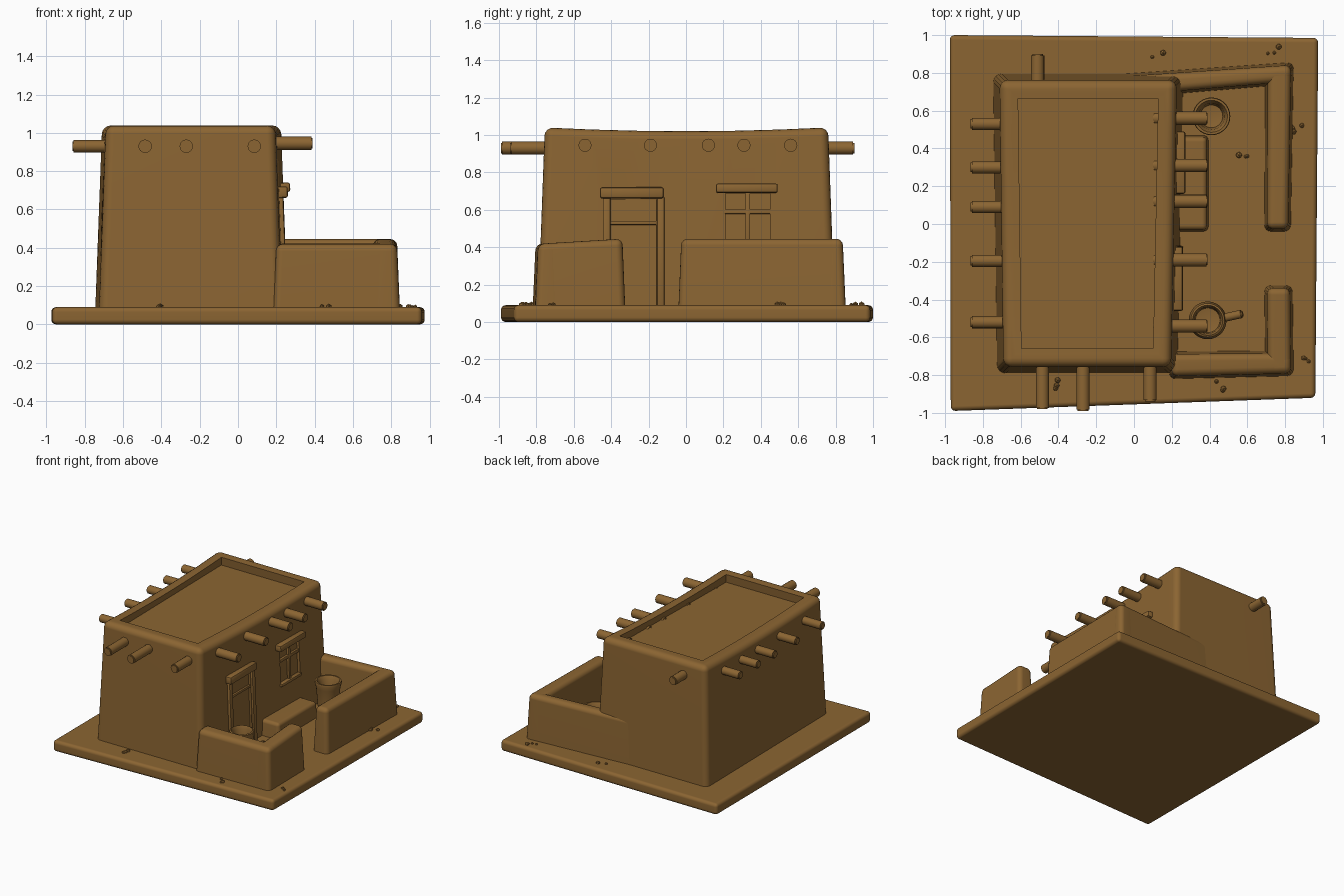
import bpy, bmesh, math, random
from mathutils import Vector

cube = bpy.data.objects.get("Cube")
if cube:
    bpy.data.objects.remove(cube, do_unlink=True)

random.seed(4)
clay = bpy.data.materials.new("brown_clay")
CLAY = (0.26, 0.13, 0.032, 1)
clay.use_nodes = True
clay.diffuse_color = CLAY
shader = clay.node_tree.nodes["Principled BSDF"]
shader.inputs["Base Color"].default_value = CLAY
shader.inputs["Roughness"].default_value = 0.9


def finish(bm, name, angle=40):
    bmesh.ops.recalc_face_normals(bm, faces=bm.faces)
    mesh = bpy.data.meshes.new(name)
    bm.to_mesh(mesh)
    bm.free()
    mesh.materials.append(clay)
    obj = bpy.data.objects.new(name, mesh)
    bpy.context.collection.objects.link(obj)
    bpy.ops.object.select_all(action='DESELECT')
    obj.select_set(True)
    bpy.context.view_layer.objects.active = obj
    bpy.ops.object.shade_smooth_by_angle(angle=math.radians(angle))
    return obj


def even_shading(obj):
    obj.modifiers.new("even_shading", 'WEIGHTED_NORMAL').keep_sharp = True


def flare(points, d):
    """Push a counterclockwise outline outwards by d."""
    out = []
    for i, p in enumerate(points):
        p = Vector(p)
        a = (p - Vector(points[i - 1])).normalized()
        b = (Vector(points[(i + 1) % len(points)]) - p).normalized()
        na, nb = Vector((a.y, -a.x)), Vector((b.y, -b.x))
        out.append(p + (na + nb) * d / (1 + na.dot(nb)))
    return out


def slab(top, z0, height, spread, radius):
    """Rounded block on a convex outline; height(y) gives the top."""
    bm = bmesh.new()
    low = [bm.verts.new((p[0], p[1], z0)) for p in flare(top, spread)]
    high = [bm.verts.new((x, y, height(y))) for x, y in top]
    bm.faces.new(low[::-1])
    bm.faces.new(high)
    n = len(top)
    for i in range(n):
        j = (i + 1) % n
        bm.faces.new((low[i], low[j], high[j], high[i]))
    bmesh.ops.bevel(bm, geom=bm.edges[:], offset=radius, segments=4,
                    profile=0.5, affect='EDGES')
    return bm


def box(name, center, size, tilt=0.0, radius=0.008):
    bm = bmesh.new()
    bmesh.ops.create_cube(bm, size=1)
    bmesh.ops.scale(bm, vec=size, verts=bm.verts)
    if radius:
        bmesh.ops.bevel(bm, geom=bm.edges[:], offset=radius, segments=2,
                        profile=0.5, affect='EDGES')
    obj = finish(bm, name)
    obj.location = center
    obj.rotation_euler.y = tilt
    return obj


def log(name, start, end, radius=0.035):
    a, b = Vector(start), Vector(end)
    bm = bmesh.new()
    bmesh.ops.create_cone(bm, cap_ends=True, segments=16, radius1=radius,
                          radius2=radius, depth=(b - a).length)
    rims = [e for e in bm.edges if abs(e.verts[0].co.z - e.verts[1].co.z) < 1e-5]
    bmesh.ops.bevel(bm, geom=rims, offset=0.007, segments=2, affect='EDGES')
    obj = finish(bm, name)
    obj.location = (a + b) / 2
    obj.rotation_mode = 'QUATERNION'
    obj.rotation_quaternion = (b - a).to_track_quat('Z', 'Y')


def pot(name, x, y, profile):
    bm = bmesh.new()
    verts = [bm.verts.new((r, 0, z)) for r, z in profile]
    edges = [bm.edges.new(pair) for pair in zip(verts, verts[1:])]
    bmesh.ops.spin(bm, geom=verts + edges, cent=(0, 0, 0), axis=(0, 0, 1),
                   angle=math.tau, steps=28)
    bmesh.ops.remove_doubles(bm, verts=bm.verts, dist=1e-4)
    finish(bm, name, 50).location = (x, y, 0)


# Ground slab
ground = [(-0.97, -0.99), (0.96, -0.92), (0.975, 0.985), (-0.975, 1.0)]
even_shading(finish(slab(ground, 0, lambda y: 0.09, 0, 0.025), "ground_slab"))

# House body with a sunken roof inside a rounded, sagging parapet
house_top = [(-0.69, -0.755), (0.195, -0.755), (0.225, 0.76), (-0.71, 0.76)]
bm = slab(house_top, 0.03, lambda y: 1.04, 0.037, 0.045)
bm.normal_update()
roof = max((f for f in bm.faces if f.normal.z > 0.9), key=lambda f: f.calc_area())
bmesh.ops.inset_region(bm, faces=[roof], thickness=0.05)
rim = list(roof.edges)
bmesh.ops.inset_region(bm, faces=[roof], thickness=0.015)
for v in roof.verts:
    v.co.z = 0.97
bmesh.ops.bevel(bm, geom=rim, offset=0.015, segments=3, profile=0.5, affect='EDGES')
for y in (-0.5, -0.25, 0, 0.25, 0.5):
    bmesh.ops.bisect_plane(bm, geom=bm.verts[:] + bm.edges[:] + bm.faces[:],
                           plane_co=(0, y, 0), plane_no=(0, 1, 0))
for v in bm.verts:
    if v.co.z > 0.985:
        v.co.z -= 0.02 * max(0, 1 - (v.co.y / 0.75) ** 2)
house = finish(bm, "house_body")

# Door and window recesses
for name, center, size in (
        ("door_cutter", (0.315, -0.285, 0.36), (0.2, 0.25, 0.6)),
        ("window_cutter", (0.315, 0.33, 0.545), (0.2, 0.24, 0.29))):
    cutter = box(name, center, size, -0.04, 0)
    cutter.hide_render = True
    cut = house.modifiers.new(name, 'BOOLEAN')
    cut.operation = 'DIFFERENCE'
    cut.solver = 'EXACT'
    cut.object = cutter
    bpy.context.view_layer.objects.active = house
    bpy.ops.object.modifier_apply(modifier=name)
    bpy.data.objects.remove(cutter, do_unlink=True)
even_shading(house)

# Door frame, with a lintel and a cross rail
LEAN = -0.04
box("door_lintel", (0.225, -0.29, 0.69), (0.07, 0.34, 0.06), LEAN, 0.012)
for side, y in (("left", -0.135), ("right", -0.425)):
    box("door_jamb_" + side, (0.228, y, 0.37), (0.04, 0.04, 0.6), LEAN)
box("door_rail", (0.214, -0.285, 0.53), (0.02, 0.26, 0.02), LEAN, 0.004)

# Window frame, with a lintel, sill and crossed bars
box("window_lintel", (0.235, 0.325, 0.715), (0.075, 0.33, 0.05), LEAN, 0.012)
box("window_sill", (0.235, 0.33, 0.4), (0.04, 0.26, 0.025), LEAN)
box("window_bar_upright", (0.222, 0.33, 0.545), (0.025, 0.025, 0.3), LEAN, 0.004)
box("window_bar_cross", (0.22, 0.33, 0.59), (0.025, 0.25, 0.025), LEAN, 0.004)

# Roof beams poking through the walls
for i, (left_y, right_y) in enumerate(((0.56, 0.53), (0.31, 0.3), (0.12, 0.09),
                                       (-0.19, -0.195), (-0.54, -0.52))):
    log(f"beam_left_{i}", (0.1, left_y, 0.945), (0.39, left_y, 0.945))
    log(f"beam_right_{i}", (-0.63, right_y, 0.93), (-0.865, right_y, 0.93), 0.032)
for i, (x, y) in enumerate(((-0.485, -0.98), (-0.27, -0.99), (0.085, -0.94))):
    log(f"beam_front_{i}", (x, -0.7, 0.93), (x, y, 0.93))
log("beam_back", (-0.51, 0.7, 0.93), (-0.51, 0.9, 0.93))

# Courtyard walls, each run a straight rounded slab overlapping at the corners
walls = {
    "front": [(0.2, -0.805), (0.83, -0.79), (0.83, -0.685), (0.2, -0.69)],
    "front_gate": [(0.71, -0.793), (0.83, -0.79), (0.825, -0.34), (0.705, -0.34)],
    "back": [(-0.2, 0.67), (0.83, 0.755), (0.83, 0.84), (-0.2, 0.77)],
    "back_gate": [(0.705, -0.025), (0.815, -0.025), (0.83, 0.84), (0.71, 0.832)],
}
for name, outline in walls.items():
    rise = 0.06 if "front" in name else 0
    wall = slab(outline, 0.03, lambda y: 0.445 + rise * (y + 0.34), 0.017, 0.035)
    even_shading(finish(wall, "courtyard_wall_" + name))

# Bench against the house
bench = [(0.15, -0.03), (0.385, -0.03), (0.385, 0.46), (0.15, 0.46)]
even_shading(finish(slab(bench, 0.04, lambda y: 0.215, 0.012, 0.025), "bench"))

# Two pots, the front one with a handle
pot("pot_back", 0.41, 0.57,
    [(0, 0.06), (0.07, 0.06), (0.08, 0.18), (0.09, 0.3), (0.1, 0.335), (0.097, 0.35),
     (0.085, 0.35), (0.07, 0.32), (0.06, 0.24), (0, 0.23)])
pot("pot_front", 0.39, -0.51,
    [(0, 0.06), (0.07, 0.06), (0.095, 0.15), (0.1, 0.24), (0.085, 0.32), (0.09, 0.35),
     (0.08, 0.355), (0.07, 0.33), (0.065, 0.25), (0, 0.24)])
log("pot_handle", (0.46, -0.5, 0.25), (0.575, -0.475, 0.28), 0.022)

# Small stones on the ground
for i, (x, y) in enumerate(((0.13, 0.89), (0.74, 0.92), (0.87, 0.5), (0.47, -0.86),
                            (-0.41, -0.85), (0.9, -0.7), (0.58, 0.37))):
    for k in range(3):
        bm = bmesh.new()
        r = random.uniform(0.008, 0.018)
        bmesh.ops.create_icosphere(bm, subdivisions=1, radius=r)
        finish(bm, f"stone_{i}_{k}").location = (
            x + random.uniform(-0.04, 0.04), y + random.uniform(-0.03, 0.03), 0.092)
